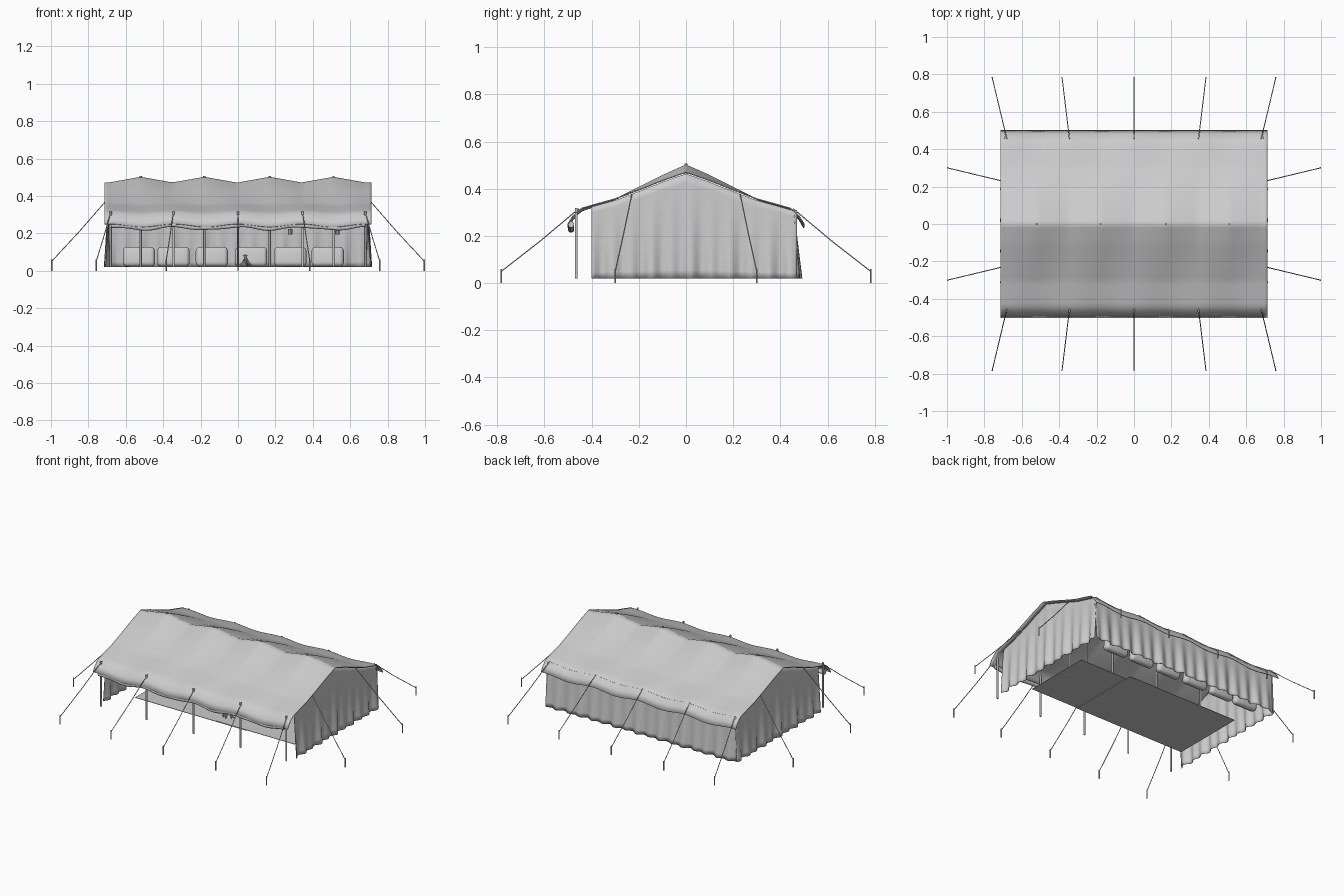
import bpy, bmesh, math, random
from mathutils import Vector

if "Cube" in bpy.data.objects:
    bpy.data.objects.remove(bpy.data.objects["Cube"])

random.seed(4)
HALF = 0.715
EAVES = [-0.68, -0.345, 0, 0.345, 0.68]
RIDGE = [-0.52, -0.18, 0.17, 0.51]
PROFILE = [(0, .47), (.1, .435), (.2, .395), (.3, .357), (.38, .335), (.45, .315), (.48, .283), (.5, .25)]


def roof_z(x, y):
    # canvas section plus tenting over the ridge poles and sag between the eave poles
    y = min(abs(y), .5)
    for (a, za), (b, zb) in zip(PROFILE, PROFILE[1:]):
        if y <= b:
            z = za + (zb - za) * (y - a) / (b - a)
            break
    d = min(abs(x - p) for p in RIDGE)
    z += .03 * max(0, 1 - d / .17) * max(0, 1 - y / .32)
    sag = math.sin(math.pi * (x + .68) / .34) ** 2 if abs(x) < .68 else 0
    return z - .016 * sag * (y / .5) ** 3


def finish(name, bm, thick=0, smooth=True):
    bmesh.ops.recalc_face_normals(bm, faces=bm.faces)
    me = bpy.data.meshes.new(name)
    bm.to_mesh(me)
    bm.free()
    ob = bpy.data.objects.new(name, me)
    bpy.context.collection.objects.link(ob)
    if smooth:
        for p in me.polygons:
            p.use_smooth = True
    if thick:
        m = ob.modifiers.new("thickness", 'SOLIDIFY')
        m.thickness = thick
        m.offset = 0
    return ob


def sheet(name, fn, nu, nv, thick):
    bm = bmesh.new()
    g = [[bm.verts.new(fn(i / nu, j / nv)) for j in range(nv + 1)] for i in range(nu + 1)]
    for i in range(nu):
        for j in range(nv):
            bm.faces.new((g[i][j], g[i + 1][j], g[i + 1][j + 1], g[i][j + 1]))
    return finish(name, bm, thick)


def tube(name, pts, r, sides=6):
    cu = bpy.data.curves.new(name, 'CURVE')
    cu.dimensions = '3D'
    cu.bevel_depth = r
    cu.bevel_resolution = max(0, sides // 2 - 2)
    cu.use_fill_caps = True
    sp = cu.splines.new('POLY')
    sp.points.add(len(pts) - 1)
    for p, c in zip(sp.points, pts):
        p.co = (*c, 1)
    ob = bpy.data.objects.new(name, cu)
    bpy.context.collection.objects.link(ob)
    return ob


def box(name, loc, size, bevel=0, rot=0):
    bpy.ops.mesh.primitive_cube_add(size=1, location=loc, rotation=(rot, 0, 0))
    ob = bpy.context.object
    ob.name = name
    ob.scale = size
    bpy.ops.object.transform_apply(location=False, rotation=False, scale=True)
    if bevel:
        m = ob.modifiers.new("bevel", 'BEVEL')
        m.width = bevel
        m.segments = 4
        bpy.ops.object.shade_smooth()
    return ob


# Roof canvas
def roof(u, v):
    x, y = (u * 2 - 1) * HALF, v - .5
    return x, y, roof_z(x, y)


sheet("roof_canvas", roof, 84, 50, .005)


# Pleated walls: folds deepen toward the hem
def fold(s, t):
    return (.009 * math.sin(s * 75) + .005 * math.sin(s * 41 + 1)) * (1 - t) ** 1.2


def back_wall(u, t):
    x = (u * 2 - 1) * .695
    top = roof_z(x, .45) - .006
    return x, .478 - .02 * t + fold(x, t), .02 + (top - .02) * t


sheet("back_wall", back_wall, 150, 10, .003)

for side, label in ((-1, "left"), (1, "right")):
    def end_wall(u, t):
        y = -.4 + u * .87
        top = roof_z(side * .69, min(y, .45)) - .006
        return side * (.702 - .012 * t + fold(y, t)), y, .02 + (top - .02) * t

    sheet(label + "_end_wall", end_wall, 100, 12, .003)

# Rolled-up front wall under the eave
roll = []
for i in range(61):
    x = -.68 + 1.36 * i / 60
    roll.append((x, -.487, roof_z(x, -.5) - .005 + .003 * math.sin(x * 30)))
tube("rolled_front_wall", roll, .013, 10)

# Ridge poles and front eave poles
for x in RIDGE:
    tube("ridge_pole", [(x, 0, .02), (x, 0, .508)], .006, 8)
for x in EAVES:
    tube("front_pole", [(x, -.465, .02), (x, -.465, roof_z(x, -.45) + .003)], .006, 8)

# Guy ropes and ground stakes
def guy(top, end):
    mid = (Vector(top) + Vector(end)) / 2 - Vector((0, 0, .005))
    tube("guy_rope", [top, mid, end], .0025)
    tube("stake", [(end[0], end[1], 0), (end[0], end[1], .06)], .004)


for s in (-1, 1):
    for x in EAVES:
        guy((x, s * .455, .315), (x * 1.115, s * .783, .05))
    for e in (-1, 1):
        guy((e * .705, s * .23, .375), (e * .997, s * .3, .05))

# Ground rugs
box("large_rug", (-.17, 0, .021), (.82, .5, .003))
box("small_rug", (.3, -.02, .024), (.58, .46, .003))

# Cushions leaning along the back wall
for x in (-.53, -.345, -.14, .07, .28, .48):
    box("cushion", (x, .405, .075), (.172, .05, .106), .022, -.15)

# Lanterns hanging inside
for x, y in ((.28, -.1), (.53, .1)):
    bpy.ops.mesh.primitive_cylinder_add(vertices=10, radius=.012, depth=.03, location=(x, y, .21))
    bpy.context.object.name = "lantern"
    tube("lantern_cord", [(x, y, .22), (x, y, roof_z(x, y))], .0015)

# Small pile of firewood
for i in range(9):
    a = i * 2 * math.pi / 9 + random.uniform(-.2, .2)
    c, s = math.cos(a), math.sin(a)
    tube("firewood_stick", [(.04 + .04 * c, -.15 + .04 * s, .026),
                            (.04 - .012 * c, -.15 - .012 * s, random.uniform(.055, .09))], .004)
